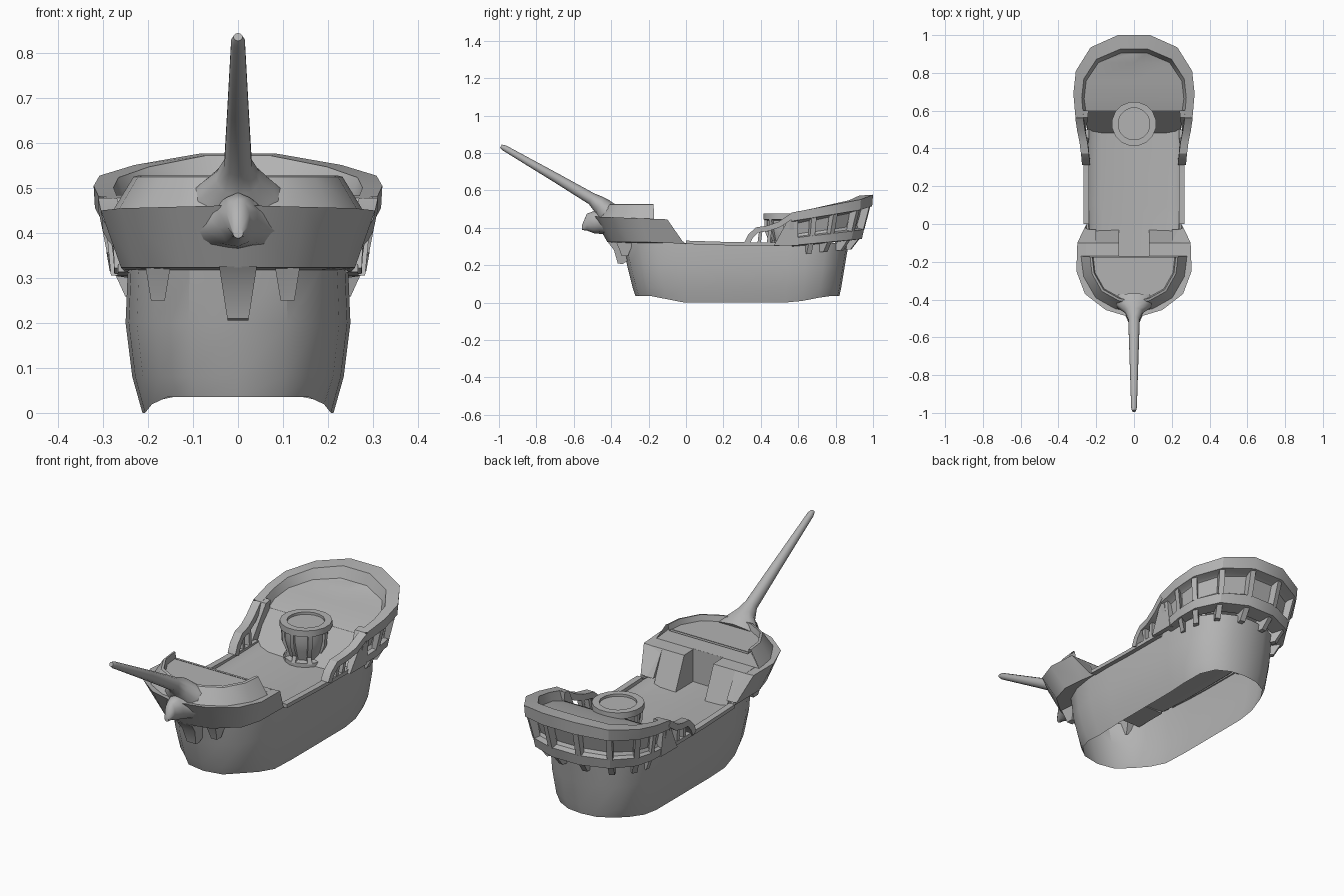
import bpy, bmesh, math
from mathutils import Vector

if "Cube" in bpy.data.objects:
    bpy.data.objects.remove(bpy.data.objects["Cube"])

grey = bpy.data.materials.new("plain grey")
grey.use_nodes = True
grey.diffuse_color = (0.45, 0.45, 0.45, 1)
grey.node_tree.nodes["Principled BSDF"].inputs["Base Color"].default_value = (0.45, 0.45, 0.45, 1)


def finish(name, bm, angle=32):
    bmesh.ops.remove_doubles(bm, verts=bm.verts, dist=0.0005)
    bmesh.ops.recalc_face_normals(bm, faces=bm.faces)
    me = bpy.data.meshes.new(name)
    bm.to_mesh(me)
    bm.free()
    me.materials.append(grey)
    me.shade_smooth()
    me.set_sharp_from_angle(angle=math.radians(angle))
    ob = bpy.data.objects.new(name, me)
    bpy.context.collection.objects.link(ob)
    return ob


def loft(name, rows, ring=False, caps=False, inset_row=None, angle=32):
    """Skin a grid of points; optionally closed around each row and capped."""
    bm = bmesh.new()
    grid = [[bm.verts.new(p) for p in row] for row in rows]
    panes = []
    for r, (a, b) in enumerate(zip(grid, grid[1:])):
        n = len(a)
        for i in range(n if ring else n - 1):
            j = (i + 1) % n
            f = bm.faces.new((a[i], a[j], b[j], b[i]))
            if r == inset_row:
                panes.append(f)
    if caps:
        bm.faces.new(grid[0])
        bm.faces.new(grid[-1])
    if panes:
        bmesh.ops.recalc_face_normals(bm, faces=bm.faces)
        bmesh.ops.inset_individual(bm, faces=panes, thickness=0.016, depth=-0.012)
    return finish(name, bm, angle)


def sym(half):
    """Complete a half outline across the centre line."""
    return half + [(-x, y, *z) for x, y, *z in reversed(half) if x > 0]


def prism(name, profile, x0, x1, tip=1.0):
    """Side profile (y, z) extruded across x; tip narrows it toward the bottom."""
    top, low = max(z for _, z in profile), min(z for _, z in profile)
    mid = (x0 + x1) / 2
    def at(x, z):
        return mid + (x - mid) * (tip + (1 - tip) * (z - low) / (top - low))
    return loft(name, [[(at(x, z), y, z) for y, z in profile] for x in (x0, x1)], True, True)


def ribbon(name, path, w, t):
    """Rectangular bar along a path lying mostly in y and z."""
    rows = []
    for i, p in enumerate(path):
        d = Vector(path[min(i + 1, len(path) - 1)]) - Vector(path[max(i - 1, 0)])
        n = Vector((0, -d.z, d.y)).normalized() * t / 2
        s = Vector((w / 2, 0, 0))
        c = Vector(p)
        rows.append([c - s - n, c + s - n, c + s + n, c - s + n])
    return loft(name, rows, True, True)


def tube(name, rings, tilt=0.0):
    """Oval rings given as (y, z, half width, half height) along the bow axis."""
    rows = []
    for y, z, rx, rz in rings:
        row = []
        for k in range(10):
            a = math.tau * (k + 0.5) / 10
            h = rz * math.sin(a)
            row.append((rx * math.cos(a), y + h * math.sin(tilt), z + h * math.cos(tilt)))
        rows.append(row)
    return loft(name, rows, True, True, angle=60)


# Hull shell, open underneath
outline = [(0.25, 0.1), (0.25, 0.55), (0.245, 0.65), (0.22, 0.75), (0.17, 0.82), (0.09, 0.86), (0, 0.87)]
bow = [(0.25, 0.1), (0.243, -0.05), (0.225, -0.16), (0.185, -0.25), (0.11, -0.32), (0, -0.34)]
rows = []
for z, wide, front, back in ((0, 0.85, -0.27, 0.82), (0.08, 0.94, -0.285, 0.83),
                             (0.2, 1.0, -0.315, 0.85), (0.318, 0.98, -0.34, 0.87)):
    def place(x, y):
        k = (y + 0.34) / 1.21
        yy = front + k * (back - front)
        lift = 0.035 * min(1, max(0, (-0.05 - y) / 0.2, (y - 0.6) / 0.2)) if z == 0 else 0
        return (x * wide, yy, z + lift)
    loop = sym([place(*p) for p in outline])
    loop += sym([place(*p) for p in bow])[::-1][1:]
    rows.append(loop)
loft("hull", rows)

# Main deck, dished toward the rails
deck = []
for y, w in ((-0.18, 0.2), (-0.05, 0.235), (0.1, 0.245), (0.4, 0.245), (0.62, 0.235)):
    deck.append(sym([(w, y, 0.316), (w - 0.02, y, 0.3), (w - 0.07, y, 0.288), (0, y, 0.285)]))
loft("main_deck", deck, angle=60)
for s, side in ((1, "left"), (-1, "right")):
    ribbon(side + "_rail", [(s * 0.252, 0.0, 0.322), (s * 0.253, 0.25, 0.314), (s * 0.253, 0.5, 0.312)], 0.03, 0.018)

# Flared bow bulwark: underside, outer face and flat ledge
low = [(0.25, 0.0, 0.312), (0.255, -0.08, 0.318), (0.26, -0.2, 0.323),
       (0.23, -0.3, 0.323), (0.125, -0.39, 0.323), (0, -0.42, 0.323)]
high = [(0.262, -0.02, 0.33), (0.3, -0.1, 0.445), (0.305, -0.25, 0.45),
        (0.26, -0.37, 0.455), (0.15, -0.455, 0.458), (0, -0.5, 0.462)]
under = [(x * 0.98, y, 0.318) for x, y in bow]
ledge = [(x * (0.65 if i else 0.9), y * 0.88 - 0.012, z - 0.006) for i, (x, y, z) in enumerate(high)]
loft("bow_bulwark", [sym(r) for r in (under, low, high, ledge)])

# Forecastle blocks either side of a passage
for s, side in ((1, "left"), (-1, "right")):
    for part, x0, x1, z in (("inner", 0.08, 0.2, 0.28), ("outer", 0.2, 0.255, 0.322)):
        prism(side + "_forecastle_" + part, [(-0.03, z), (-0.1, 0.443), (-0.2, 0.447), (-0.2, z)], s * x0, s * x1)
prism("passage_wall", [(-0.17, 0.28), (-0.17, 0.449), (-0.2, 0.449), (-0.2, 0.28)], -0.085, 0.085)

# Raised foredeck with a leaning parapet
base = [(0.28, -0.17), (0.268, -0.28), (0.205, -0.395), (0.1, -0.455), (0, -0.475)]
def ringed(k, z):
    return sym([(x * k, -0.19 + (y + 0.19) * (1.1 * k - 0.1 if y < -0.19 else k), z) for x, y in base])
foredeck = [ringed(1, 0.447), ringed(0.83, 0.525), ringed(0.79, 0.528), ringed(0.77, 0.5)]
foredeck.append([(0, y, z) for _, y, z in foredeck[-1]])
loft("foredeck", foredeck)
loft("foredeck_back", [[(-0.28, -0.17, 0.447), (0.28, -0.17, 0.447)],
                       [(-0.225, -0.19, 0.502), (0.225, -0.19, 0.502)]])

# Bowsprit and stem ornament, both flaring into the bow
tube("bowsprit", [(-0.4, 0.455, 0.13, 0.07), (-0.44, 0.495, 0.085, 0.06), (-0.465, 0.524, 0.05, 0.046),
                  (-0.505, 0.555, 0.032, 0.032), (-0.7, 0.67, 0.025, 0.025),
                  (-0.97, 0.826, 0.016, 0.016), (-0.99, 0.836, 0.01, 0.01)], tilt=0.5)
tube("stem_ornament", [(-0.4, 0.42, 0.14, 0.06), (-0.455, 0.422, 0.075, 0.055), (-0.49, 0.43, 0.045, 0.06),
                       (-0.53, 0.43, 0.027, 0.045), (-0.557, 0.4, 0.012, 0.012)])

# Knees under the bow
prism("centre_knee", [(-0.42, 0.326), (-0.385, 0.28), (-0.365, 0.21), (-0.34, 0.205), (-0.3, 0.23), (-0.3, 0.326)], -0.042, 0.042, 0.55)
for x, y in ((0.11, -0.31), (-0.178, -0.25)):
    prism("side_knee", [(y - 0.065, 0.326), (y - 0.045, 0.28), (y - 0.035, 0.25), (y, 0.25), (y + 0.03, 0.326)], x - 0.028, x + 0.028, 0.55)

# Stern gallery: coaming, rim, recessed windows and lower moulding in one skin
stern = [(0.31, 0.565), (0.321, 0.69), (0.308, 0.81), (0.23, 0.935), (0.085, 1.0)]

def gallery(x, y, d, v):
    top = 0.48 + 0.19 * (y - 0.56) + 0.2 * max(0, y - 0.935)
    bottom = 0.305 + 0.08 * (y - 0.56)
    return (x * (1 - d / 0.45), 0.57 + (y - 0.57) * (1 - d / 0.36), bottom + (top - bottom) * v)

section = [(0.08, 0.76), (0.062, 0.98), (0, 1), (0.004, 0.74), (0.036, 0.7),
           (0.064, 0.25), (0.04, 0.22), (0.05, 0), (0.11, -0.04)]
skin = [sym([gallery(x, y, d, v) for x, y in stern]) for d, v in section]
skin[0] = [(x, max(y, 0.6), z) for x, y, z in skin[0]]
skin.insert(0, [(0, y, z) for _, y, z in skin[0]])
loft("stern_gallery", skin, inset_row=5)

# Window posts and corbels around the gallery
for x, y in sym(stern):
    c = Vector((x, y - 0.6, 0)).normalized()
    if y < 0.8:
        c = Vector((math.copysign(1, x), 0, 0))
    along = Vector((-c.y, c.x, 0)) * 0.013
    post = []
    for v, d0, d1 in ((0.2, 0.042, 0.07), (0.74, 0.014, 0.05)):
        a, b = Vector(gallery(x, y, d0, v)), Vector(gallery(x, y, d1, v))
        post.append([a - along, a + along, b + along, b - along])
    loft("window_post", post, True, True)
    if y > 0.65:
        a, b = Vector(gallery(x, y, 0.06, 0.02)), Vector(gallery(x, y, 0.13, 0.02))
        drop = Vector((0, 0, -0.06))
        tip = b + (a - b) * 0.45 + drop
        loft("corbel", [[a - along, a + along, b + along, b - along],
                        [tip - along, tip + along, b + along + drop, b - along + drop]], True, True)

# Sloping bulkhead below the poop deck
loft("poop_bulkhead", [[(-0.245, 0.48, 0.285), (0.245, 0.48, 0.285)], [(-0.258, 0.6, 0.442), (0.258, 0.6, 0.442)]])

# Quarter cheeks and curved hand rails joining waist to poop
for s, side in ((1, "left"), (-1, "right")):
    prism(side + "_quarter_cheek", [(0.47, 0.305), (0.565, 0.478), (0.6, 0.484), (0.6, 0.305)], s * 0.242, s * 0.3, 0.4)
    ribbon(side + "_hand_rail", [(s * 0.254, 0.325, 0.315), (s * 0.256, 0.345, 0.355), (s * 0.26, 0.38, 0.388),
                                 (s * 0.268, 0.44, 0.397), (s * 0.28, 0.5, 0.418), (s * 0.29, 0.57, 0.465)], 0.042, 0.03)
    for y, z in ((0.40, 0.385), (0.45, 0.39)):
        ribbon(side + "_baluster", [(s * 0.252, y - 0.01, 0.31), (s * 0.262, y, z)], 0.025, 0.018)

# Round pulpit in front of the poop
profile = [(0.1, 0.285), (0.1, 0.305), (0.075, 0.31), (0.09, 0.36), (0.1, 0.4), (0.1, 0.44),
           (0.118, 0.445), (0.118, 0.475), (0.085, 0.475), (0.085, 0.463), (0.0005, 0.463)]
turn = [math.tau * (k + 0.5) / 16 for k in range(16)]
loft("pulpit", [[(r * math.cos(a), 0.53 + r * math.sin(a), z) for a in turn] for r, z in profile], True, True)
for k in range(8):
    a = math.tau * k / 8
    out, across = Vector((math.cos(a), math.sin(a), 0)), Vector((-math.sin(a), math.cos(a), 0)) * 0.01
    rib = []
    for r, z in ((0.1, 0.3), (0.088, 0.33), (0.108, 0.38), (0.112, 0.445)):
        p = Vector((0, 0.53, z)) + out * r
        q = p - out * 0.025
        rib.append([p - across, p + across, q + across, q - across])
    loft("pulpit_rib", rib, True, True)
